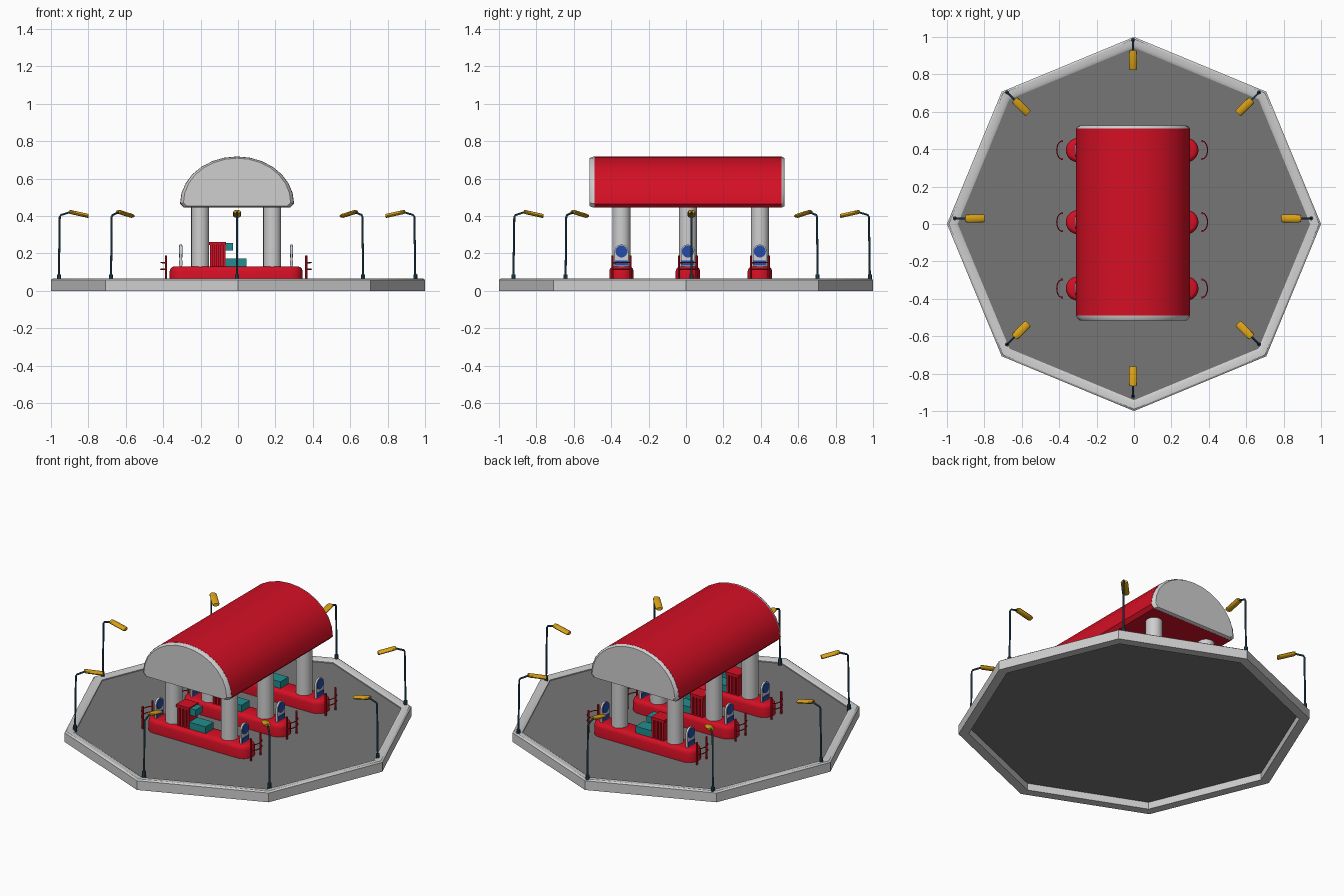
import bpy, bmesh, math
from mathutils import Vector, Matrix

if "Cube" in bpy.data.objects:
    bpy.data.objects.remove(bpy.data.objects["Cube"])

def mat(name, c):
    m = bpy.data.materials.new(name)
    m.diffuse_color = (*c, 1)
    m.use_nodes = True
    m.node_tree.nodes["Principled BSDF"].inputs["Base Color"].default_value = m.diffuse_color
    return m

RED = mat("red", (0.66, 0.005, 0.018))
PALE = mat("pale_grey", (0.62, 0.62, 0.62))
ASPHALT = mat("asphalt_grey", (0.18, 0.18, 0.18))
GOLD = mat("gold", (0.70, 0.36, 0.008))
SLATE = mat("slate_blue", (0.03, 0.09, 0.14))
TEAL = mat("teal", (0.015, 0.27, 0.27))
BLUE = mat("blue", (0.018, 0.07, 0.40))

def finish(name, bm, material, angle=35):
    bmesh.ops.recalc_face_normals(bm, faces=bm.faces)
    me = bpy.data.meshes.new(name)
    bm.to_mesh(me)
    bm.free()
    me.materials.append(material)
    for p in me.polygons:
        p.use_smooth = True
    me.set_sharp_from_angle(angle=math.radians(angle))
    ob = bpy.data.objects.new(name, me)
    bpy.context.collection.objects.link(ob)
    return ob

def loft(name, rings, material, closed=False):
    """Skin a list of equal-length point rings, capped unless closed."""
    bm = bmesh.new()
    vs = [[bm.verts.new(p) for p in r] for r in rings]
    n, m = len(vs[0]), len(vs)
    for i in range(m if closed else m - 1):
        a, b = vs[i], vs[(i + 1) % m]
        for j in range(n):
            k = (j + 1) % n
            bm.faces.new((a[j], a[k], b[k], b[j]))
    if not closed:
        bm.faces.new(vs[0])
        bm.faces.new(vs[-1])
    return finish(name, bm, material)

def box(name, lo, hi, material):
    return loft(name, [[(lo[0], lo[1], z), (hi[0], lo[1], z), (hi[0], hi[1], z), (lo[0], hi[1], z)]
                       for z in (lo[2], hi[2])], material)

def tube(name, pts, r, material, n=8):
    """Round bar along a path."""
    pts = [Vector(p) for p in pts]
    rings = []
    for i, p in enumerate(pts):
        d = (pts[min(i + 1, len(pts) - 1)] - pts[max(i - 1, 0)]).normalized()
        u = d.orthogonal().normalized() if i == 0 else (u - d * u.dot(d)).normalized()
        v = d.cross(u)
        rings.append([p + r * (math.cos(t) * u + math.sin(t) * v)
                      for t in (2 * math.pi * k / n for k in range(n))])
    return loft(name, rings, material)

def octagon(r, z):
    return [(r * math.cos(k * math.pi / 4), r * math.sin(k * math.pi / 4), z) for k in range(8)]

# Octagonal forecourt: raised rim and asphalt floor
loft("forecourt_rim", [octagon(r, z) for r, z in
     ((1, 0), (1, .058), (.99, .065), (.96, .065), (.942, .056), (.942, 0))], PALE, closed=True)
loft("forecourt_floor", [octagon(.945, .044), octagon(.945, .05)], ASPHALT)

# Barrel canopy with bevelled end caps
def arch(y, s=1.0):
    pts = [(-.285, .445), (.285, .445)]
    pts += [(.305 * math.cos(t), .465 + .253 * math.sin(t))
            for t in (math.pi * k / 14 for k in range(15))]
    return [(-.005 + x * s, y, .57 + (z - .57) * s) for x, z in pts]

loft("canopy_roof", [arch(-.49), arch(.51)], RED)
loft("canopy_front_cap", [arch(-.515, .94), arch(-.503, .985), arch(-.489, .997)], PALE)
loft("canopy_back_cap", [arch(.509, .997), arch(.517, .985), arch(.527, .94)], PALE)

def stadium(cy, r, z, half=.355, cx=-.01):
    pts = []
    for side, start in ((1, -math.pi / 2), (-1, math.pi / 2)):
        for k in range(11):
            t = start + math.pi * k / 10
            pts.append((cx + side * (half - .065) + r * math.cos(t), cy + r * math.sin(t), z))
    return pts

def sign_outline(x, cy, w, z0, z1):
    pts = [(x, cy - w, z0), (x, cy + w, z0)]
    return pts + [(x, cy + w * math.cos(t), z1 + w * math.sin(t))
                  for t in (math.pi * k / 12 for k in range(13))]

def disc(x, cy, cz, r):
    return [(x, cy + r * math.cos(t), cz + r * math.sin(t))
            for t in (2 * math.pi * k / 20 for k in range(20))]

for cy in (-.345, .01, .395):
    # Rounded pump island
    loft("pump_island", [stadium(cy, r, z) for r, z in
         ((.065, .05), (.065, .105), (.061, .118), (.052, .127), (.042, .13))], RED)
    # Canopy columns
    for x in (-.202, .183):
        tube("canopy_column", [(x, cy, .12), (x, cy, .455)], .048, PALE, 24)
    # Slatted red rack
    for k in range(4):
        x = -.15 + k * .023
        box("rack_slat", (x, cy - .042, .125), (x + .013, cy + .042, .25), RED)
    box("rack_top", (-.155, cy - .045, .245), (-.065, cy + .045, .262), RED)
    box("rack_core", (-.15, cy - .03, .125), (-.07, cy + .03, .25), RED)
    # Teal cabinets beside the rack
    box("lower_cabinet", (-.07, cy - .04, .13), (.045, cy + .04, .172), TEAL)
    box("upper_cabinet", (-.07, cy - .035, .215), (-.028, cy + .035, .256), TEAL)
    for side in (-1, 1):
        # End sign: pale plate with blue disc and panel
        x = -.01 + side * .296
        loft("end_sign", [sign_outline(x + d, cy, .037, .125, .21) for d in (-.006, .006)], PALE)
        loft("sign_disc", [disc(x + d, cy, .21, .032) for d in (-.009, .009)], BLUE)
        box("sign_panel", (x - .009, cy - .034, .135), (x + .009, cy + .034, .163), BLUE)
        # Guard posts and curved rails
        px = -.01 + side * .375
        for dy in (-.048, .048):
            tube("guard_post", [(px, cy + dy, .05), (px, cy + dy, .188)], .006, RED)
        for z in (.115, .15):
            tube("guard_rail", [(px + side * .028 * math.cos(t), cy + .048 * math.sin(t), z)
                 for t in (-math.pi / 2 + math.pi * k / 10 for k in range(11))], .003, RED, 6)

# Ring of street lamps leaning inward
for k in range(8):
    place = Matrix.Translation((-.005, .03, 0)) @ Matrix.Rotation(k * math.pi / 4, 4, 'Z')
    parts = [
        tube("lamp_base", [(.953, 0, .05), (.953, 0, .088)], .011, SLATE, 10),
        tube("lamp_pole", [(.953, 0, .06), (.948, 0, .395), (.942, 0, .405), (.885, 0, .423)],
             .0055, SLATE),
    ]
    # Head: rounded shade tapering down toward the centre
    rings = [[(x, .021 * w * math.cos(t), z + .011 * w * math.sin(t))
              for t in (2 * math.pi * j / 12 for j in range(12))]
             for x, z, w in ((.897, .422, .85), (.89, .421, 1), (.80, .401, 1), (.793, .4, .85))]
    parts.append(loft("lamp_head", rings, GOLD))
    for ob in parts:
        ob.matrix_world = place
